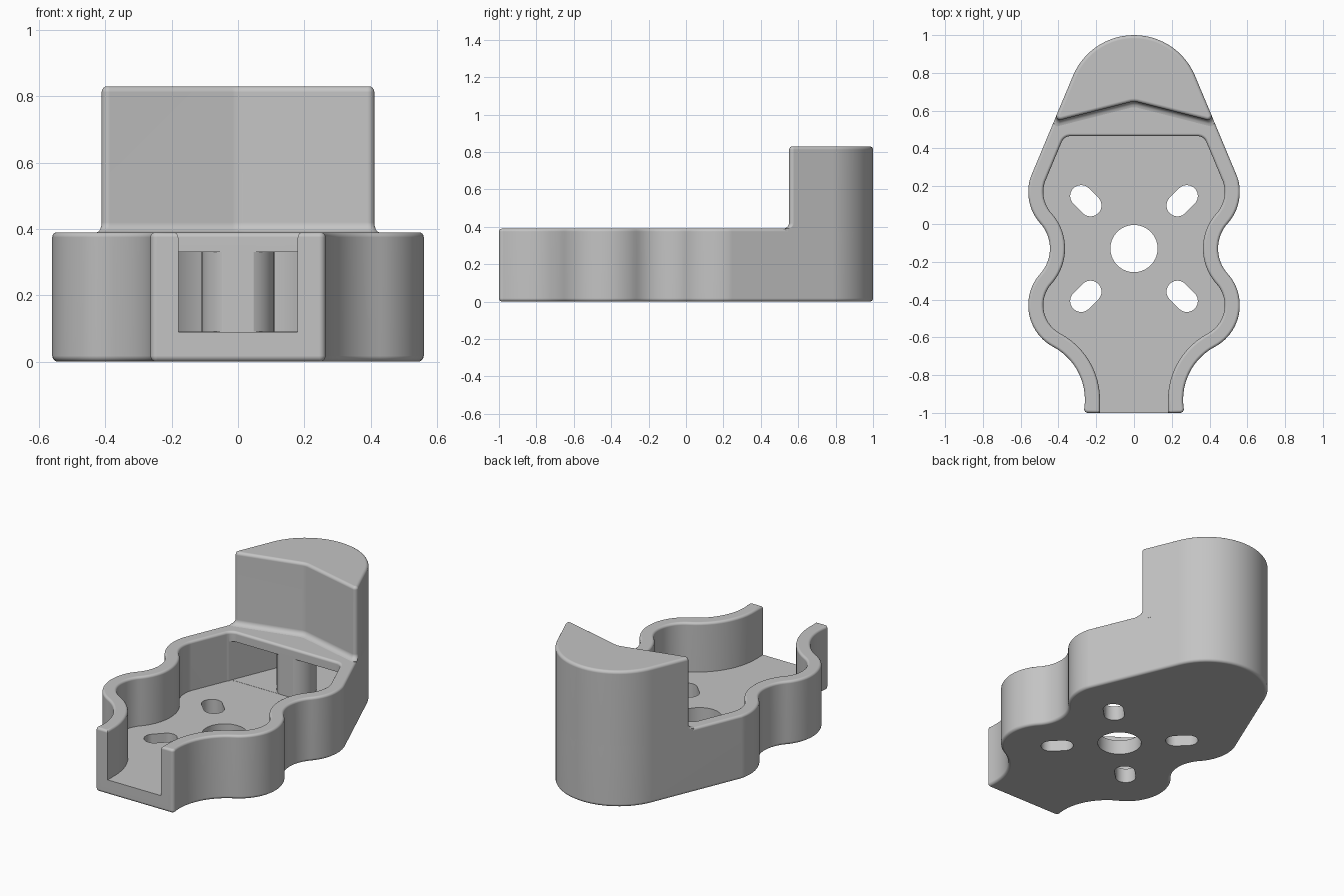
import bpy, bmesh
from math import sin, cos, radians, pi

if "Cube" in bpy.data.objects:
    bpy.data.objects.remove(bpy.data.objects["Cube"])

grey = bpy.data.materials.new("light grey plastic")
grey.use_nodes = True
grey.diffuse_color = (0.55, 0.55, 0.55, 1)
grey.node_tree.nodes["Principled BSDF"].inputs["Base Color"].default_value = grey.diffuse_color

FLOOR, RIM, TOP, WALL = 0.09, 0.39, 0.83, 0.08
SLOPE = 22.8      # direction the straight flanks face
STEPS = [radians(a) for a in (0, 22.5, 45, 67.5, 90)]

# Tangent arcs of the right half: centre x, centre y, radius (negative = hollow), end direction
NOSE = (0, 0.65, 0.35, SLOPE)
WAIST = [(0.31, 0.17, 0.25, -41.8), (0.645, -0.13, -0.2, 41.8), (0.31, -0.43, 0.25, -61.9)]
OUTER = [NOSE] + WAIST + [(0.577, -0.93, -0.317, 8.5), (0.244, -0.98, 0.02, -90)]
POCKET = [(0.337, 0.415, 0.13, SLOPE)] + WAIST + [(0.577, -0.93, -0.317, 0), (0.577, -1.1, -0.317, 0)]
CAVITY = [NOSE, (0.337, 0.415, 0.13, -90)]


def block_arcs(d=0):
    """Tall block outline with its V-shaped front pushed forward by d."""
    return [NOSE, (0.391 + 0.47 * d, 0.571 - 1.12 * d, 0.02, -104.4), (0, 0.547 - d, -0.1, -90)]


def outline(arcs, off=0):
    """Mirrored closed outline, offset outwards by off."""
    pts, start = [], 90
    for cx, cy, r, end in arcs:
        n = max(1, round(abs(end - start) / 5))
        for i in range(n + 1):
            if i == 0 and pts and start != end:
                continue
            a = radians(start + (end - start) * i / n)
            pts.append((cx + (r + off) * cos(a), cy + (r + off) * sin(a)))
        start = end
    return pts + [(-x, y) for x, y in reversed(pts) if x > 1e-4]


def loft(bm, rings):
    """Solid through rings given as (outline, z)."""
    rows = [[bm.verts.new((x, y, z)) for x, y in pts] for pts, z in rings]
    for low, high in zip(rows, rows[1:]):
        for i in range(len(low)):
            j = (i + 1) % len(low)
            bm.faces.new((low[i], low[j], high[j], high[i]))
    bm.faces.new(rows[0])
    bm.faces.new(rows[-1])


def make(name, *solids):
    bm = bmesh.new()
    for rings in solids:
        loft(bm, rings)
    bmesh.ops.recalc_face_normals(bm, faces=bm.faces)
    mesh = bpy.data.meshes.new(name)
    bm.to_mesh(mesh)
    bm.free()
    mesh.materials.append(grey)
    obj = bpy.data.objects.new(name, mesh)
    bpy.context.collection.objects.link(obj)
    return obj


def activate(obj):
    bpy.ops.object.select_all(action='DESELECT')
    obj.select_set(True)
    bpy.context.view_layer.objects.active = obj


def cut(obj, cutter):
    cutter.hide_render = True
    mod = obj.modifiers.new("cut", 'BOOLEAN')
    mod.operation, mod.solver, mod.object = 'DIFFERENCE', 'EXACT', cutter
    activate(obj)
    bpy.ops.object.modifier_apply(modifier=mod.name)
    bpy.data.objects.remove(cutter)


def slot(cx, cy, r, half=0, turn=0):
    """Round or long hole outline."""
    pts = []
    for i in range(48):
        a = -pi / 2 + 2 * pi * (i + 0.5) / 48
        shift = half if cos(a) > 0 else -half
        x, y = shift + r * cos(a), r * sin(a)
        pts.append((cx + x * cos(turn) - y * sin(turn), cy + x * sin(turn) + y * cos(turn)))
    return pts


def prism(pts, z0, z1):
    return [(pts, z0), (pts, z1)]


def rounded_top(arcs, z, r):
    return [(outline(arcs, -r * (1 - cos(a))), z - r + r * sin(a)) for a in STEPS]


# Tray body with softened lower and upper edges
e = 0.018
bottom = [(outline(OUTER, -e * (1 - sin(a))), e * (1 - cos(a))) for a in STEPS]
body = make("tray_body", bottom + rounded_top(OUTER, RIM, 0.015))

# Hollow beneath the block, leaving a round post standing
hollow = make("hollow_cutter", prism(outline(CAVITY, -WALL - 0.002), FLOOR + 0.001, 0.33))
cut(hollow, make("post_cutter", prism(slot(0, 0.565, 0.11), 0, 0.5)))
cut(body, hollow)

# Open pocket with a flared rim, running out through the front
f = 0.015
rim = [(outline(POCKET, -WALL + f * (1 - cos(a))), RIM - f + f * sin(a)) for a in STEPS]
pocket = [(outline(POCKET, -WALL), FLOOR)] + rim + [(rim[-1][0], 0.5)]
cut(body, make("pocket_cutter", pocket))

# Shaft hole and four diagonal screw slots in the floor
holes = [slot(0, -0.13, 0.125)]
for sx in (-1, 1):
    for sy in (-1, 1):
        holes.append(slot(0.255 * sx, -0.13 + 0.253 * sy, 0.058, 0.035, sx * sy * pi / 4))
cut(body, make("hole_cutter", *[prism(h, -0.1, 0.2) for h in holes]))

# Tall end block with a filleted foot
g = 0.03
foot = [(outline(block_arcs(g * (1 - sin(a)))), RIM + g * (1 - cos(a))) for a in STEPS]
block = make("end_block", [(foot[0][0], 0.36)] + foot + rounded_top(block_arcs(), TOP, 0.018))

for obj in (body, block):
    activate(obj)
    bpy.ops.object.shade_smooth_by_angle(angle=radians(35))
    obj.modifiers.new("even shading", 'WEIGHTED_NORMAL').keep_sharp = True
